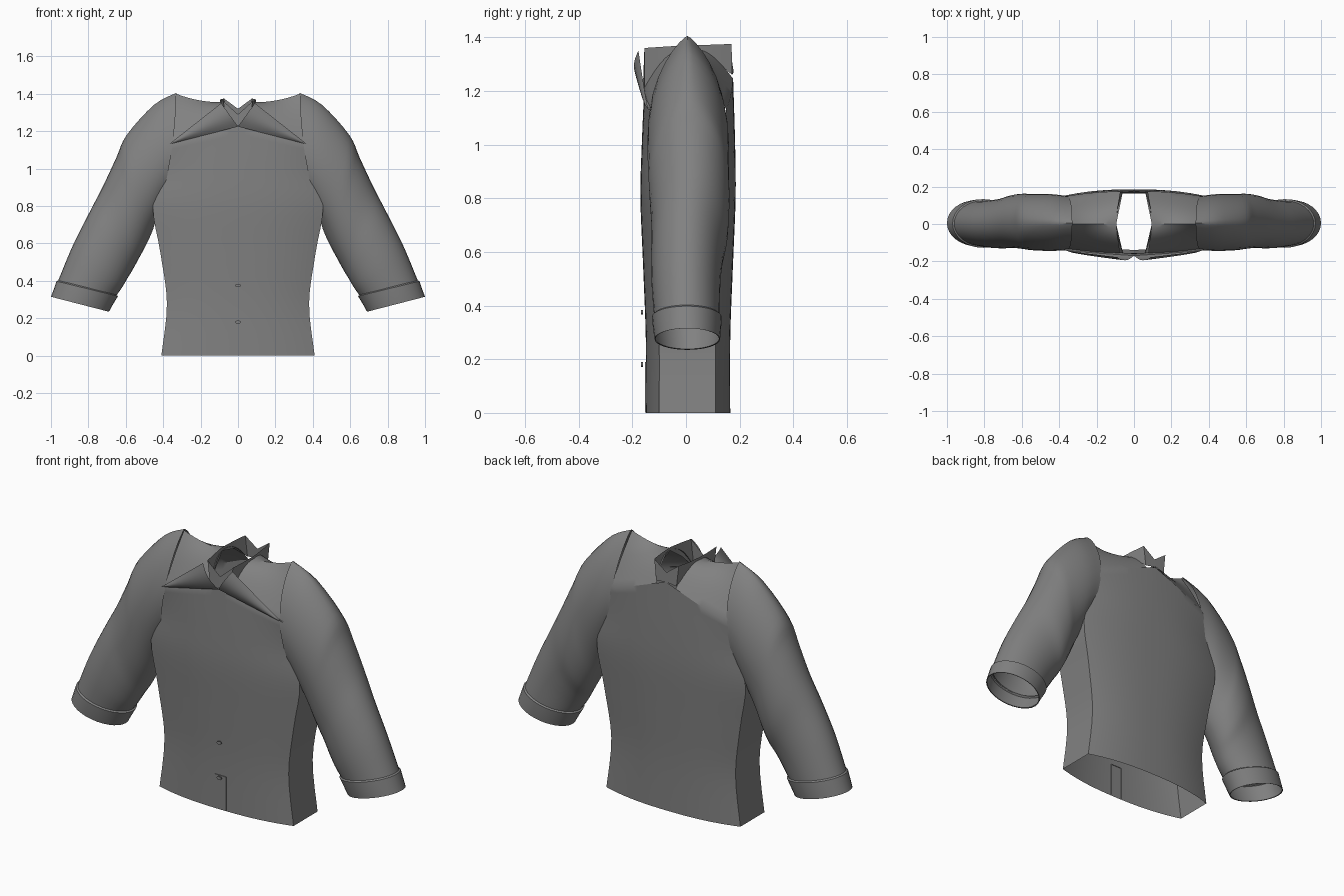
import bpy, bmesh, math

cube = bpy.data.objects.get("Cube")
if cube:
    bpy.data.objects.remove(cube, do_unlink=True)

cloth = bpy.data.materials.new("grey cloth")
cloth.use_nodes = True
cloth.diffuse_color = (0.22, 0.22, 0.22, 1)
cloth.node_tree.nodes["Principled BSDF"].inputs["Base Color"].default_value = (0.22, 0.22, 0.22, 1)


def finish(name, bm, angle=35, weld=True):
    if weld:
        bmesh.ops.remove_doubles(bm, verts=bm.verts, dist=0.0005)
    bmesh.ops.recalc_face_normals(bm, faces=bm.faces)
    mesh = bpy.data.meshes.new(name)
    bm.to_mesh(mesh)
    bm.free()
    mesh.materials.append(cloth)
    ob = bpy.data.objects.new(name, mesh)
    bpy.context.scene.collection.objects.link(ob)
    bpy.ops.object.select_all(action='DESELECT')
    ob.select_set(True)
    bpy.context.view_layer.objects.active = ob
    bpy.ops.object.shade_smooth_by_angle(angle=math.radians(angle))
    return ob


def add_grid(bm, rows):
    """Skin a list of equally long point rows with quads."""
    verts = [[bm.verts.new(p) for p in row] for row in rows]
    for a, b in zip(verts, verts[1:]):
        for i in range(len(a) - 1):
            bm.faces.new((a[i], a[i + 1], b[i + 1], b[i]))


def smooth_rows(keys, steps):
    """Catmull-Rom interpolation between tuples of numbers."""
    out = []
    for i in range(len(keys) - 1):
        p0, p1, p2 = keys[max(i - 1, 0)], keys[i], keys[i + 1]
        p3 = keys[min(i + 2, len(keys) - 1)]
        for s in range(steps):
            t = s / steps
            out.append(tuple(b + 0.5 * t * (c - a + t * (2*a - 5*b + 4*c - d + t * (3*(b - c) + d - a)))
                             for a, b, c, d in zip(p0, p1, p2, p3)))
    return out + [keys[-1]]


# Torso stations: height, half width, side and middle depth of front, then of back
TORSO = [(0, .41, -.10, -.15, .11, .165),
         (.28, .38, -.10, -.15, .11, .165),
         (.55, .415, -.105, -.16, .12, .175),
         (.80, .455, -.11, -.17, .13, .185),
         (.97, .395, -.12, -.165, .14, .183),
         (1.13, .355, -.135, -.155, .15, .175)]
stations = smooth_rows(TORSO, 4)
N = 12
US = [i / N for i in range(-N, N + 1)]


def panel_point(st, u, back):
    z, w = st[0], st[1]
    side, mid = (st[4], st[5]) if back else (st[2], st[3])
    y = side + (mid - side) * (1 - abs(u) ** 2.4)
    rise = max(0, (z - .8) / .33) ** 2
    # the upper edge climbs towards the neck
    return (w * u, y, z + rise * (.14 if back else .10) * (1 - abs(u)))


def ridge_point(u):
    t = (abs(u) - 2 / N) / (1 - 2 / N)
    x = .095 + .235 * t
    return (math.copysign(x, u), 0, 1.355 + .045 * t * t)


bm = bmesh.new()
for back in (False, True):
    add_grid(bm, [[panel_point(st, u, back) for u in US] for st in stations])
    # shoulder slopes from the panel edge to the ridge
    for s in (-1, 1):
        rows = []
        for k in range(9):
            t = k / 8
            row = []
            for u in [s * i / N for i in range(2, N + 1)]:
                a, b = panel_point(stations[-1], u, back), ridge_point(u)
                lift = .045 * math.sin(math.pi * t) * (1 - abs(u) * .7)
                row.append((a[0] + (b[0] - a[0]) * t, a[1] + (b[1] - a[1]) * t,
                            a[2] + (b[2] - a[2]) * t + lift))
            rows.append(row)
        add_grid(bm, rows)
# flat side panels below the armholes
for s in (-1, 1):
    add_grid(bm, [[panel_point(st, s, False), panel_point(st, s, True)]
                  for st in stations if st[0] < .81])
finish("jacket_body", bm, 32)

# Neck band with a dip at front and back
LOW = [(0, -.16, 1.23), (.06, -.155, 1.21), (.08, -.08, 1.29), (.095, 0, 1.35),
       (.085, .09, 1.33), (.062, .172, 1.26), (0, .178, 1.27)]
HIGH = [(0, -.155, 1.29), (.078, -.155, 1.36), (.088, -.08, 1.365), (.095, 0, 1.37),
        (.088, .09, 1.372), (.075, .17, 1.375), (0, .17, 1.32)]
bm = bmesh.new()
for s in (-1, 1):
    add_grid(bm, [[(s * x, y, z) for x, y, z in row] for row in (LOW, HIGH)])
finish("neck_band", bm, 30)

# Folded collar flaps, bowed out from the chest
for side, s in (("left", 1), ("right", -1)):
    bm = bmesh.new()
    rows = []
    for j in range(9):
        v = j / 8
        row = []
        for i in range(9):
            t = i / 8
            inner = (.09 * t, -.16 - .008 * t, 1.225 + .125 * t)
            p = [a + (b - a) * v for a, b in zip(inner, (.37, -.14, 1.13))]
            bow = .03 * math.sin(math.pi * min(1, t * .8 + .1)) * (1 - v) ** .5
            row.append((s * p[0], p[1] - bow, p[2]))
        rows.append(row)
    # lower edge turned under to the chest
    add_grid(bm, rows)
    add_grid(bm, [[r[0] for r in rows], [(x, y + .03, z + .01) for x, y, z in [r[0] for r in rows]]])
    finish(side + "_collar_flap", bm, 40)

# Sleeve stations: outer x z, inner x z, half depth, centre depth, pointedness
SLEEVE = [(.33, 1.405, .44, .72, .145, .005, 1.6),
          (.45, 1.34, .46, .66, .152, .008, 1.35),
          (.595, 1.18, .495, .585, .15, .01, 1.1),
          (.65, 1.06, .53, .52, .148, .014, 1),
          (.725, .90, .56, .465, .142, .014, 1),
          (.80, .755, .59, .415, .134, .004, 1),
          (.885, .585, .62, .365, .128, 0, 1),
          (.962, .40, .648, .325, .122, .003, 1)]
CUFF = [(.955, .405, .652, .326, .119, .003, 1),
        (.970, .398, .642, .318, .130, .003, 1),
        (.985, .355, .668, .275, .127, .004, 1),
        (1.0, .315, .69, .235, .122, .005, 1),
        (.994, .315, .696, .238, .118, .005, 1)]


def ring(st, s, bow):
    ox, oz, ix, iz, h, yc, p = st
    pts = []
    for k in range(33):
        a = 2 * math.pi * k / 32
        c, n = math.cos(a), math.sin(a)
        f = (1 - c) / 2
        pts.append((s * (ox + (ix - ox) * f - bow * n * n),
                    yc - math.copysign(abs(n) ** p, n) * h, oz + (iz - oz) * f))
    return pts


for side, s in (("left", 1), ("right", -1)):
    bm = bmesh.new()
    rows = smooth_rows(SLEEVE, 4)
    add_grid(bm, [ring(st, s, max(0, .025 * (1 - i / 6))) for i, st in enumerate(rows)])
    finish(side + "_sleeve", bm, 50)
    bm = bmesh.new()
    add_grid(bm, [ring(st, s, 0) for st in CUFF])
    finish(side + "_cuff", bm, 40)

# Front placket strip
bm = bmesh.new()
add_grid(bm, [[(x, -.153, z) for x in (-.035, .035)] for z in (.002, .19)])
add_grid(bm, [[(x, y, z) for y in (-.153, -.146)] for x, z in
              ((-.035, .002), (-.035, .19), (.035, .19), (.035, .002))])
finish("front_placket", bm)

# Oval buttons
for i, z in enumerate((.18, .375)):
    bm = bmesh.new()
    bmesh.ops.create_cone(bm, cap_ends=True, segments=16, radius1=.014, radius2=.014, depth=.006)
    for v in bm.verts:
        x, y, d = v.co
        v.co = (x, -.164 + d, z + y * .65)
    finish("button_" + str(i + 1), bm)
